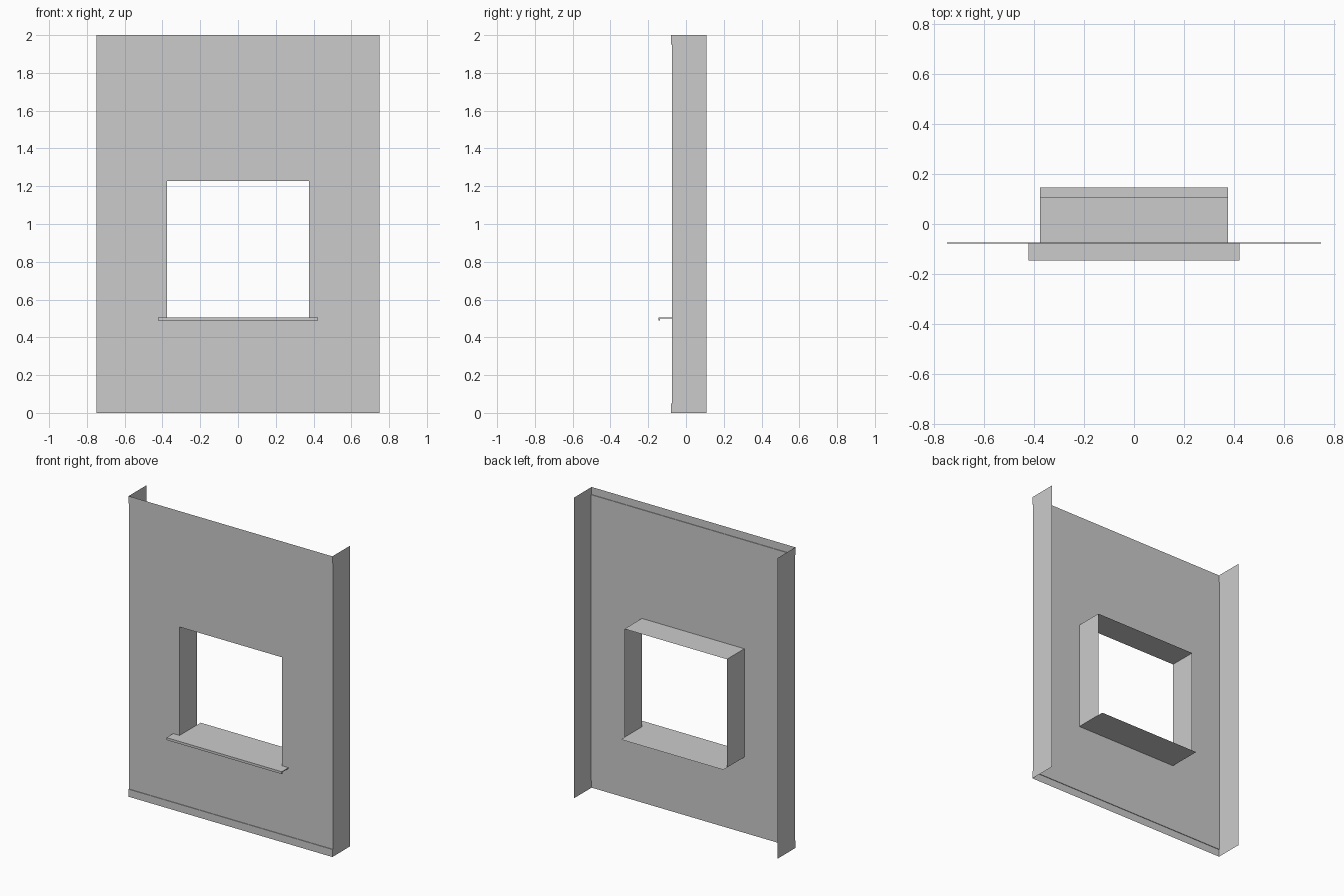
import bpy

if "Cube" in bpy.data.objects:
    bpy.data.objects.remove(bpy.data.objects["Cube"])

HALF_W, HEIGHT = 0.75, 2.0
FRONT, BACK = -0.075, 0.108       # wall face and rear edge of the returns
TRIM_Y, TRIM_H = -0.079, 0.05     # slightly proud strips at top and bottom
HOLE_W, HOLE_LO, HOLE_HI = 0.377, 0.506, 1.227
SILL_W, SILL_Y = 0.424, 0.146


def sheet(name, verts, faces):
    mesh = bpy.data.meshes.new(name)
    mesh.from_pydata(verts, [], faces)
    obj = bpy.data.objects.new(name, mesh)
    bpy.context.collection.objects.link(obj)
    return obj


def extrude_x(name, profile, half):
    """Open (y, z) profile swept across x as a single-sided sheet."""
    n = len(profile)
    verts = [(s * half, y, z) for s in (-1, 1) for y, z in profile]
    return sheet(name, verts, [(i, n + i, n + i + 1, i + 1) for i in range(n - 1)])


# Front wall: a 3 x 3 grid of panels with the middle one left open
xs = (-HALF_W, -HOLE_W, HOLE_W, HALF_W)
zs = (TRIM_H, HOLE_LO, HOLE_HI, HEIGHT - TRIM_H)
sheet("front_wall", [(x, FRONT, z) for z in zs for x in xs],
      [(r * 4 + c, r * 4 + c + 1, r * 4 + c + 5, r * 4 + c + 4)
       for r in range(3) for c in range(3) if (r, c) != (1, 1)])

# Trim strips stepping forward at the top and bottom of the wall
extrude_x("bottom_trim", [(TRIM_Y, 0), (TRIM_Y, TRIM_H), (FRONT, TRIM_H)], HALF_W)
extrude_x("top_trim", [(FRONT, HEIGHT - TRIM_H), (TRIM_Y, HEIGHT - TRIM_H),
                       (TRIM_Y, HEIGHT)], HALF_W)

# Side returns of the wall, with small tabs meeting the trim strips
for side, s in (("left", -1), ("right", 1)):
    outline = [(TRIM_Y, 0), (BACK, 0), (BACK, HEIGHT), (TRIM_Y, HEIGHT),
               (TRIM_Y, HEIGHT - TRIM_H), (FRONT, HEIGHT - TRIM_H),
               (FRONT, TRIM_H), (TRIM_Y, TRIM_H)]
    face = tuple(range(8))
    sheet(side + "_return", [(s * HALF_W, y, z) for y, z in outline],
          [face if s > 0 else face[::-1]])

# Window reveal: two jambs and a head, facing into the opening
path = [(-HOLE_W, HOLE_LO), (-HOLE_W, HOLE_HI), (HOLE_W, HOLE_HI), (HOLE_W, HOLE_LO)]
sheet("window_reveal", [(x, y, z) for y in (FRONT, BACK) for x, z in path],
      [(i, i + 1, i + 5, i + 4) for i in range(3)])

# Sill: thin inner board running past the reveal, wider outer ledge with drip lip
extrude_x("inner_sill", [(FRONT, HOLE_LO), (SILL_Y, HOLE_LO)], HOLE_W)
lip, thick, drop = -SILL_Y + 0.008, HOLE_LO - 0.006, 0.49
ledge = [(FRONT, HOLE_LO), (-SILL_Y, HOLE_LO), (-SILL_Y, drop),
         (lip, drop), (lip, thick), (FRONT, thick)]
outer = extrude_x("outer_sill", ledge[::-1], SILL_W)
for s, order in ((-1, range(6)), (1, reversed(range(6)))):
    ends = [(s * SILL_W, y, z) for y, z in ledge]
    cap = sheet("sill_end_left" if s < 0 else "sill_end_right", ends, [tuple(order)])
    cap.parent = outer
